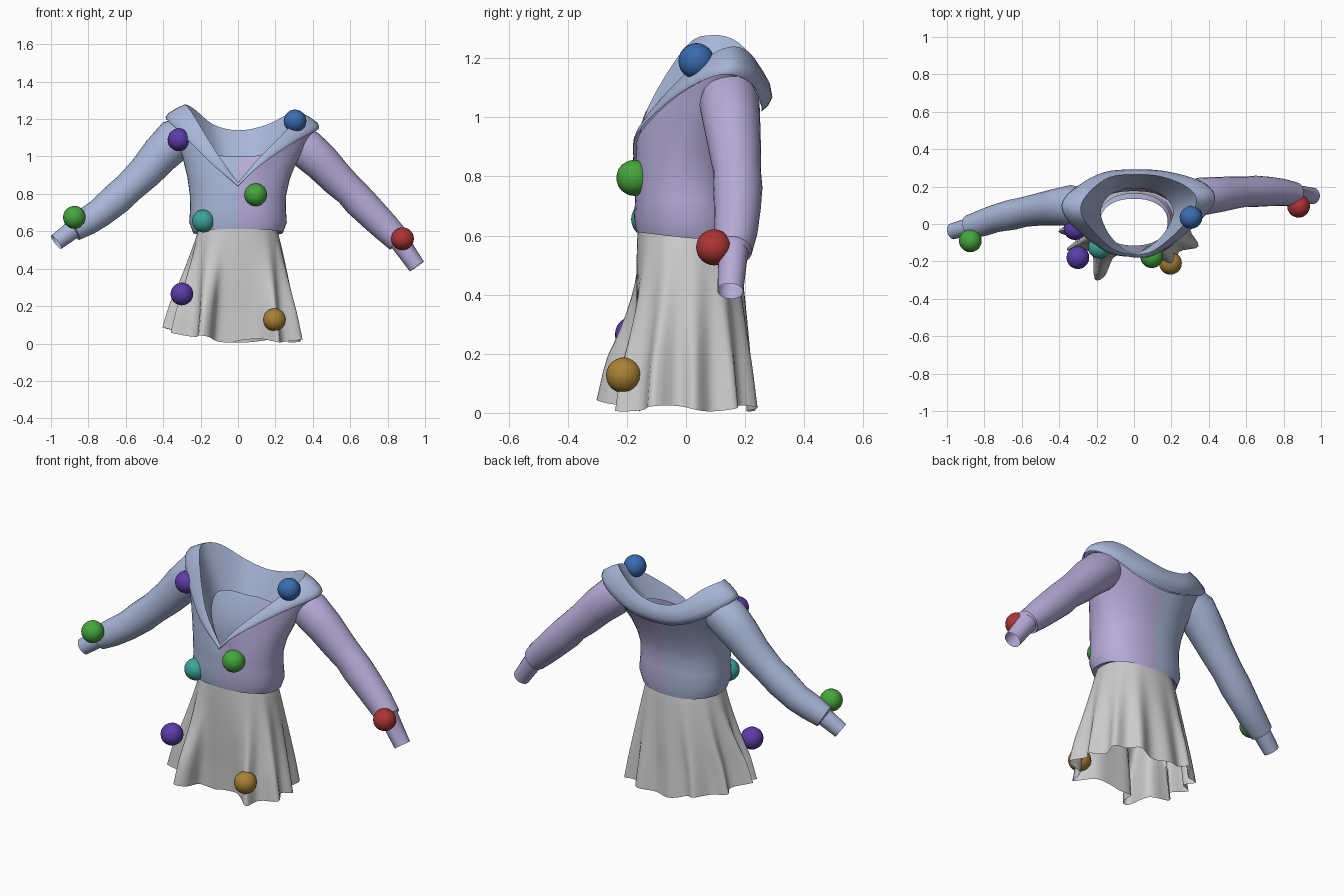
import bpy, bmesh, math
from mathutils import Vector

cube = bpy.data.objects.get("Cube")
if cube:
    bpy.data.objects.remove(cube)


def material(name, rgb):
    m = bpy.data.materials.new(name)
    m.use_nodes = True
    m.diffuse_color = (*rgb, 1)
    bsdf = next(n for n in m.node_tree.nodes if n.type == 'BSDF_PRINCIPLED')
    bsdf.inputs['Base Color'].default_value = (*rgb, 1)
    return m


soft_blue = material("soft blue cloth", (.39, .47, .68))
lavender = material("lavender cloth", (.47, .41, .69))
grey = material("grey cloth", (.60, .60, .60))
purple = material("purple", (.11, .045, .40))
green = material("green", (.06, .38, .045))
teal = material("teal", (.045, .38, .32))
blue = material("strong blue", (.04, .15, .43))
red = material("red", (.42, .035, .035))
gold = material("gold", (.40, .22, .035))


def loft(name, rings, mats, rule=None, angle=50):
    """Skin closed rings of equal length into an open sheet."""
    bm = bmesh.new()
    rows = [[bm.verts.new(p) for p in ring] for ring in rings]
    n = len(rows[0])
    for a, b in zip(rows, rows[1:]):
        for i in range(n):
            j = (i + 1) % n
            f = bm.faces.new((a[i], a[j], b[j], b[i]))
            if rule:
                f.material_index = rule(f.calc_center_median())
    me = bpy.data.meshes.new(name)
    bm.to_mesh(me)
    bm.free()
    for m in mats:
        me.materials.append(m)
    ob = bpy.data.objects.new(name, me)
    bpy.context.collection.objects.link(ob)
    bpy.ops.object.select_all(action='DESELECT')
    ob.select_set(True)
    bpy.context.view_layer.objects.active = ob
    bpy.ops.object.shade_smooth_by_angle(angle=math.radians(angle))


def closed_curve(keys, steps=4):
    """Sample a smooth closed curve with a corner at its first point."""
    k = [Vector(p) for p in keys]
    out = []
    for i in range(len(k)):
        a, b, c, d = (k[(i + o) % len(k)] for o in (-1, 0, 1, 2))
        if i == 0:
            a = 2 * b - c
        if i == len(k) - 1:
            d = 2 * c - b
        for s in range(steps):
            t = s / steps
            out.append(.5 * (2 * b + (c - a) * t + (2 * a - 5 * b + 4 * c - d) * t ** 2
                             + (3 * b - a - 3 * c + d) * t ** 3))
    return out


def oval(n, rx, ry, cy, z, dip=0):
    """Oval ring starting at the front; dip lowers its back."""
    ring = []
    for i in range(n):
        a = 2 * math.pi * i / n
        s, c = math.sin(a), math.cos(a)
        ring.append(Vector((rx * math.copysign(abs(s) ** .9, s),
                            cy - ry * math.copysign(abs(c) ** .9, c),
                            z - dip * (1 - c) / 2)))
    return ring


# Collar guide rings, from front centre round by the +x shoulder
outer = closed_curve([(0, -.175, .84), (.11, -.165, .945), (.3, -.03, 1.075),
                      (.43, .12, 1.145), (.36, .22, 1.115), (.18, .255, 1.04),
                      (0, .255, 1.02), (-.15, .25, 1.05), (-.29, .2, 1.12),
                      (-.385, .1, 1.2), (-.32, -.02, 1.14), (-.15, -.145, .97)])
crest = closed_curve([(0, -.165, .86), (.11, -.14, .99), (.26, -.01, 1.14),
                      (.335, .12, 1.23), (.28, .2, 1.23), (.14, .255, 1.165),
                      (0, .265, 1.14), (-.13, .25, 1.17), (-.235, .175, 1.255),
                      (-.285, .09, 1.278), (-.25, 0, 1.24), (-.12, -.13, 1.03)])
half = [(.07, -.13, .92), (.16, -.05, .99), (.21, .06, 1.03), (.17, .14, 1.02), (.09, .18, 1)]
neck = closed_curve([(0, -.16, .85)] + half + [(0, .19, 1)]
                    + [(-x * .85, y, z) for x, y, z in reversed(half)])
N = len(outer)
middle = Vector((0, .06, 1.08))


def roll(t, bulge):
    """Ring between the collar's hem and crest, pushed outward at the back."""
    ring = []
    for o, c in zip(outer, crest):
        out = o - middle
        out.z = 0
        amount = bulge * max(.25, min(1, (o.y + .2) / .35))
        ring.append(o.lerp(c, t) + out.normalized() * amount)
    return ring


inside = [c.lerp(k, .5) for c, k in zip(crest, neck)]
loft("collar", [outer, roll(.15, .02), roll(.4, .033), roll(.75, .022), crest, inside, neck],
     [soft_blue], angle=60)

# Two-tone torso, blousing over the waist and opening into the collar
chest = oval(N, .257, .174, .002, .79)
torso = [oval(N, .18, .125, .01, .635), oval(N, .2, .16, 0, .615, .02),
         oval(N, .24, .173, .005, .612, .04), oval(N, .261, .182, .006, .66, .025),
         oval(N, .256, .176, .004, .72), chest]
for t in (.25, .5, .75, 1):
    ring = []
    for a, b in zip(chest, outer):
        b = Vector((b.x * .96, .06 + (b.y - .06) * .96, b.z))
        p = a.lerp(b, t ** 1.5)
        p.z = a.z + (b.z - a.z) * t
        ring.append(p)
    torso.append(ring)
loft("torso", torso, [soft_blue, lavender], lambda c: int(c.x > 0))


# Sleeves: tapered tubes with a stepped cuff, from (x, y, z, radius) stations
def sleeve(name, stations, mat):
    pts = [Vector(s[:3]) for s in stations]
    rings = []
    for i, s in enumerate(stations):
        d = (pts[min(i + 1, len(pts) - 1)] - pts[max(i - 1, 0)]).normalized()
        u = d.cross(Vector((0, 1, 0))).normalized()
        v = d.cross(u)
        ring = []
        for k in range(24):
            a = 2 * math.pi * k / 24
            ring.append(pts[i] + (u * math.cos(a) + v * math.sin(a) * .95) * s[3])
        rings.append(ring)
    loft(name, rings, [mat], angle=40)


sleeve("right_sleeve", [(-.27, .1, 1.12, .1), (-.335, .1, 1.09, .114), (-.415, .09, 1.01, .104),
                        (-.495, .08, .918, .093), (-.585, .065, .832, .084),
                        (-.65, .05, .773, .086), (-.74, .03, .697, .078),
                        (-.81, .005, .652, .075), (-.882, -.015, .61, .065),
                        (-.885, -.016, .607, .05), (-.972, -.04, .542, .045)], soft_blue)
sleeve("left_sleeve", [(.3, .143, 1.09, .09), (.36, .147, 1.045, .107), (.45, .157, .965, .1),
                       (.54, .168, .87, .091), (.6, .173, .815, .085), (.65, .175, .76, .088),
                       (.72, .174, .69, .083), (.79, .17, .62, .077), (.86, .16, .55, .067),
                       (.863, .16, .546, .053), (.956, .15, .412, .046)], lavender)

# Pleated skirt: an oval waist eased into a folded hem
hem = closed_curve([(0, -.16, 0), (.1, -.165, 0), (.16, -.2, 0), (.22, -.24, 0), (.24, -.15, 0),
                    (.345, -.12, 0), (.3, -.03, 0), (.335, .03, 0), (.27, .09, 0), (.28, .17, 0),
                    (.2, .18, 0), (.15, .242, 0), (.05, .205, 0), (-.05, .235, 0), (-.14, .2, 0),
                    (-.2, .22, 0), (-.26, .13, 0), (-.34, .1, 0), (-.31, .03, 0),
                    (-.405, -.04, 0), (-.31, -.08, 0), (-.36, -.14, 0), (-.23, -.15, 0),
                    (-.21, -.295, 0), (-.15, -.27, 0), (-.12, -.165, 0)])
for i, p in enumerate(hem):
    p.z = .015 + .2 * max(0, -p.x - .1) + .01 * math.sin(i * .35)
waist = oval(len(hem), .197, .162, 0, .64)
skirt = []
for r in range(13):
    t = 1 - r / 12
    ring = []
    for a, b in zip(waist, hem):
        # folds fade in below a plain flare
        flare = Vector((a.x * 1.65, a.y * (1.5 if a.y > 0 else 1.15), b.z))
        p = a.lerp(flare.lerp(b, min(1, t * 1.3)), t ** .78)
        p.z = a.z + (b.z - a.z) * t
        ring.append(p)
    skirt.append(ring)
loft("skirt", skirt, [grey], angle=70)

# Round ornaments
for name, pos, mat in [("shoulder_ball", (-.315, -.025, 1.09), purple),
                       ("skirt_side_ball", (-.3, -.18, .265), purple),
                       ("right_cuff_ball", (-.875, -.09, .675), green),
                       ("chest_ball", (.095, -.175, .795), green),
                       ("waist_ball", (-.185, -.125, .655), teal),
                       ("collar_ball", (.305, .035, 1.19), blue),
                       ("left_cuff_ball", (.88, .095, .56), red),
                       ("skirt_front_ball", (.195, -.21, .127), gold)]:
    bpy.ops.mesh.primitive_ico_sphere_add(subdivisions=3, radius=.061, location=pos)
    ball = bpy.context.object
    ball.name = name
    ball.data.materials.append(mat)
    bpy.ops.object.shade_smooth_by_angle(angle=math.radians(40))
